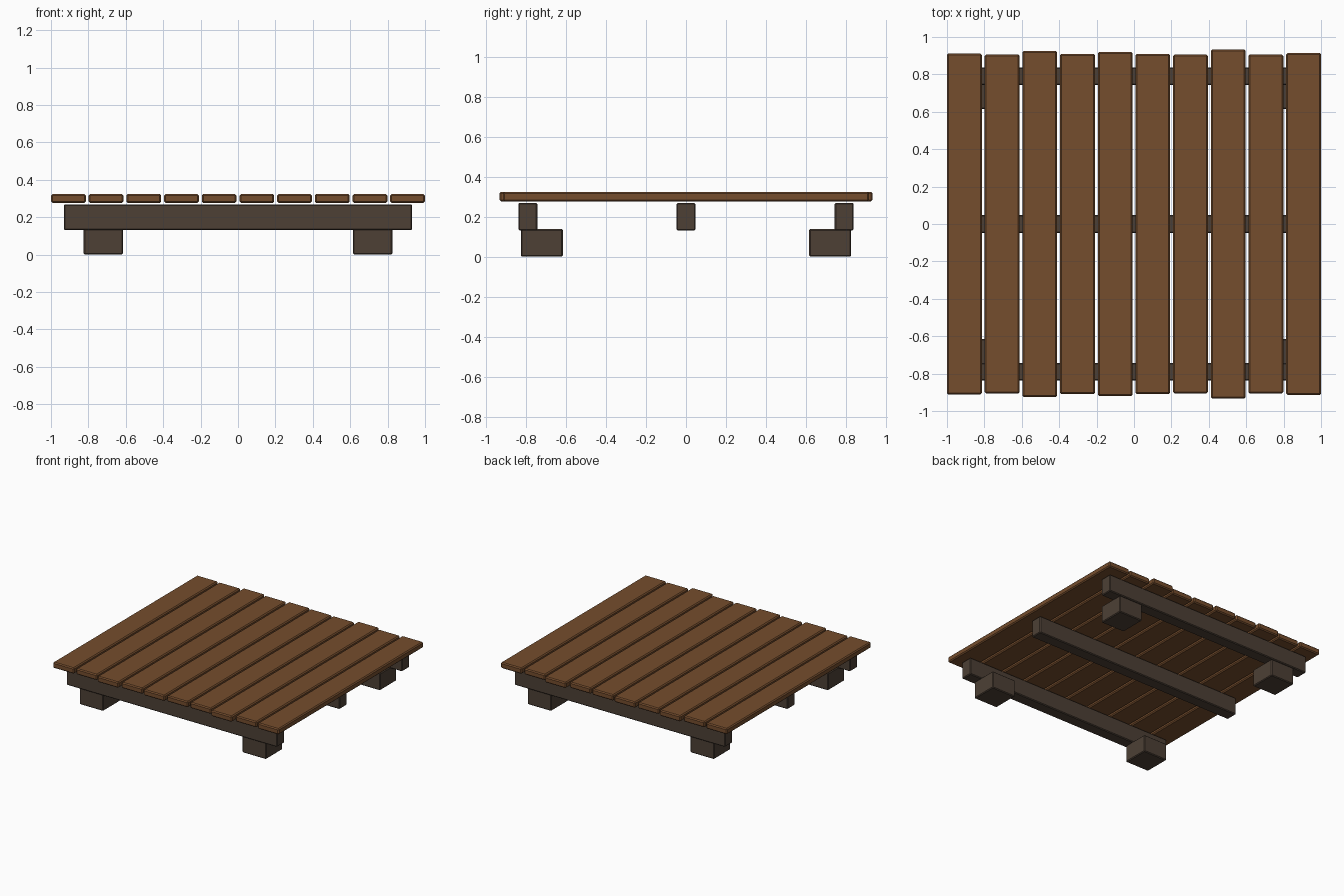
import bpy

cube = bpy.data.objects.get("Cube")
if cube:
    bpy.data.objects.remove(cube, do_unlink=True)


def make_material(name, color):
    mat = bpy.data.materials.new(name)
    mat.use_nodes = True
    mat.diffuse_color = color
    mat.node_tree.nodes["Principled BSDF"].inputs["Base Color"].default_value = color
    return mat


plank_wood = make_material("warm brown wood", (0.178, 0.074, 0.026, 1))
frame_wood = make_material("dark brown wood", (0.074, 0.051, 0.036, 1))


def timber(name, center, size, mat, bevel):
    """Rectangular timber with slightly eased edges."""
    bpy.ops.mesh.primitive_cube_add(size=1, location=center)
    obj = bpy.context.object
    obj.name = name
    obj.scale = size
    bpy.ops.object.transform_apply(location=False, rotation=False, scale=True)
    obj.data.materials.append(mat)
    mod = obj.modifiers.new("eased edges", "BEVEL")
    mod.width = bevel
    mod.segments = 1
    return obj


# Deck planks, each cut to a slightly different length
lengths = [1.823, 1.813, 1.85, 1.82, 1.84, 1.82, 1.813, 1.865, 1.813, 1.83]
width = 0.186
pitch = (2 - width) / (len(lengths) - 1)
for i, length in enumerate(lengths):
    x = -1 + width / 2 + i * pitch
    timber(f"deck_plank_{i + 1}", (x, 0, 0.3), (width, length, 0.047), plank_wood, 0.008)

# Cross beams under the deck
for name, y in (("front", -0.79), ("middle", 0), ("back", 0.79)):
    timber(f"{name}_beam", (0, y, 0.2), (1.862, 0.095, 0.138), frame_wood, 0.006)

# Corner foot blocks
for side, x in (("right", -0.72), ("left", 0.72)):
    for end, y in (("front", -0.72), ("back", 0.72)):
        timber(f"{end}_{side}_foot", (x, y, 0.069), (0.21, 0.21, 0.138), frame_wood, 0.006)
